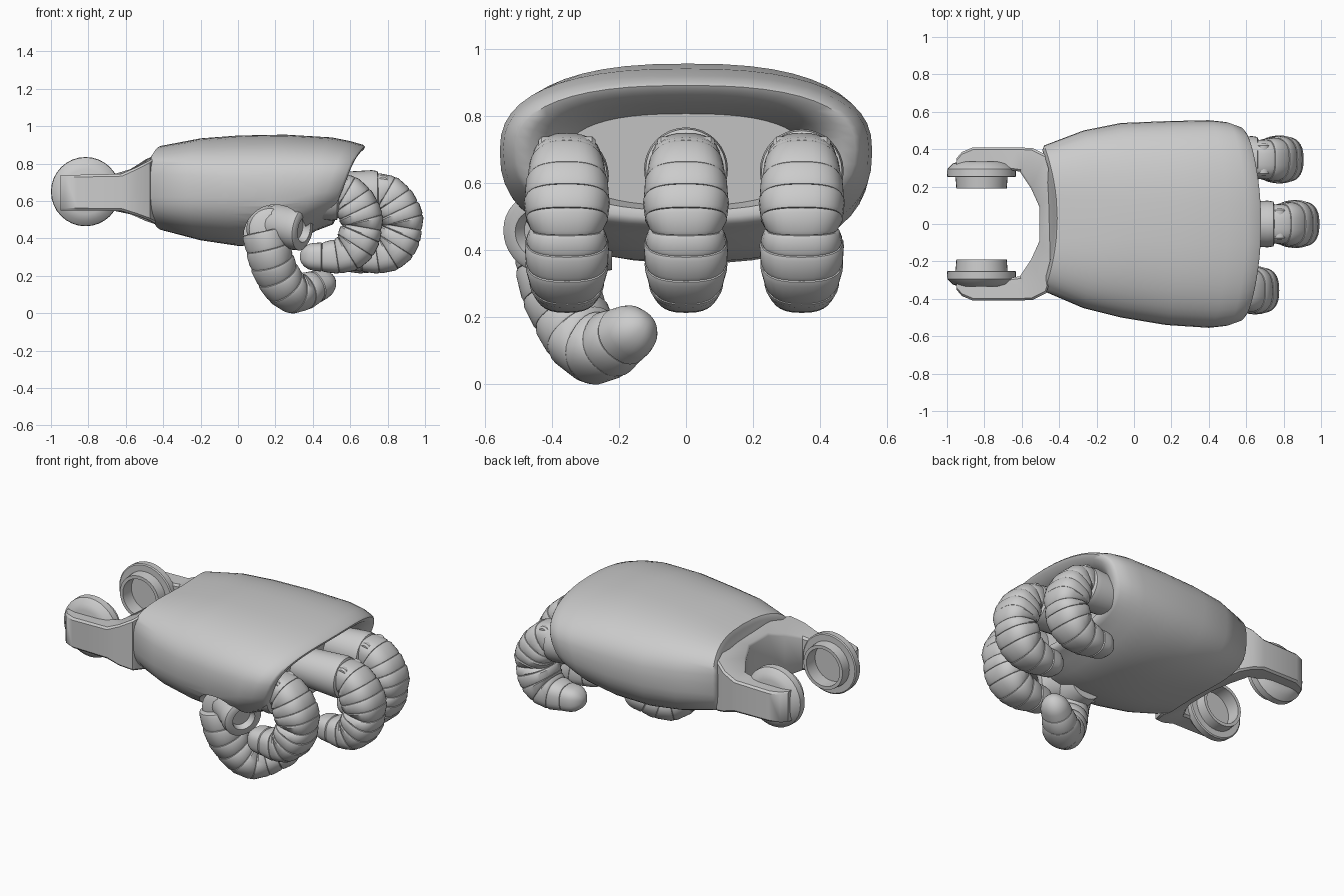
import bpy, bmesh, math
from mathutils import Vector

cube = bpy.data.objects.get("Cube")
if cube:
    bpy.data.objects.remove(cube)

grey = bpy.data.materials.new("plain_grey")
grey.use_nodes = True
COLOUR = (0.6, 0.6, 0.6, 1)
grey.diffuse_color = COLOUR
grey.node_tree.nodes["Principled BSDF"].inputs["Base Color"].default_value = COLOUR


def smooth(ob, angle):
    bpy.ops.object.select_all(action="DESELECT")
    ob.select_set(True)
    bpy.context.view_layer.objects.active = ob
    bpy.ops.object.shade_smooth_by_angle(angle=math.radians(angle))


def loft(name, groups, angle=35):
    """Skin each group of rings into a capped tube, all in one object."""
    bm = bmesh.new()
    for rings in groups:
        rows = [[bm.verts.new(p) for p in ring] for ring in rings]
        n = len(rows[0])
        for a, b in zip(rows, rows[1:]):
            for i in range(n):
                j = (i + 1) % n
                bm.faces.new((a[i], a[j], b[j], b[i]))
        bm.faces.new(rows[0][::-1])
        bm.faces.new(rows[-1])
    bmesh.ops.recalc_face_normals(bm, faces=bm.faces)
    mesh = bpy.data.meshes.new(name)
    bm.to_mesh(mesh)
    bm.free()
    mesh.materials.append(grey)
    ob = bpy.data.objects.new(name, mesh)
    bpy.context.collection.objects.link(ob)
    smooth(ob, angle)
    return ob


def outline(n, power):
    """Unit superellipse points."""
    turn = [2 * math.pi * i / n for i in range(n)]
    return [tuple(math.copysign(abs(k) ** (2 / power), k) for k in (math.cos(a), math.sin(a)))
            for a in turn]


def ring(centre, u, v, ru, rv, power=2.0):
    return [centre + u * ru * c + v * rv * s for c, s in outline(32, power)]


def lathe(name, start, axis, profile):
    """Turned part: profile holds (distance along axis, radius)."""
    axis = Vector(axis).normalized()
    u = axis.orthogonal().normalized()
    v = axis.cross(u)
    return loft(name, [[ring(Vector(start) + axis * d, u, v, r, r) for d, r in profile]])


def digit(name, path, side, widen, power):
    """Overlapping armour bands along a bent path, with a rounded tip."""
    pts = [Vector(p[:3]) for p in path]
    radii = [p[3] for p in path]
    frames = []
    for i in range(len(pts)):
        t = (pts[min(i + 1, len(pts) - 1)] - pts[max(i - 1, 0)]).normalized()
        u = (side - t * side.dot(t)).normalized()
        frames.append((u, t.cross(u)))

    def band(i, f, s):
        ua, va = frames[i]
        ub, vb = frames[i + 1]
        r = (radii[i] + (radii[i + 1] - radii[i]) * f) * s
        u, v = ua.lerp(ub, f).normalized(), va.lerp(vb, f).normalized()
        return ring(pts[i].lerp(pts[i + 1], f), u, v, r * widen, r, power)

    shape = [(0, 0.9), (0.04, 0.98), (0.2, 1.02), (0.85, 1.0), (1, 0.96), (1.04, 0.88)]
    groups = [[band(i, f, s) for f, s in shape] for i in range(len(pts) - 2)]
    tip = [(0, 0.9), (0.05, 1)] + [(0.4 + 0.6 * math.sin(a), math.cos(a))
                                  for a in (0, 0.35, 0.7, 1.0, 1.25, 1.45)]
    groups.append([band(len(pts) - 2, f, s) for f, s in tip])
    return loft(name, groups)


# Palm shell: superellipse sections, bowed in plan, with a raked open front
def section(x, yc, w, top, bottom, rake, power=2.5, scale=1.0):
    mid = bottom + (top - bottom) * 0.54
    points = []
    for c, s in outline(48, power):
        z = mid + s * scale * ((top - mid) if s > 0 else (mid - bottom))
        points.append(Vector((x - 0.07 * (c * scale) ** 2 - rake * (top - z) ** 2,
                              yc + c * scale * w, z)))
    return points


palm = loft("palm_shell", [[section(*s) for s in (
    (-0.42, 0.03, 0.365, 0.87, 0.47, 0, 3.2),
    (-0.41, 0.03, 0.39, 0.895, 0.445, 0, 3.1),
    (-0.2, 0.025, 0.475, 0.935, 0.39, 0, 2.7),
    (0.0, 0.02, 0.52, 0.95, 0.36, 0),
    (0.25, 0.005, 0.545, 0.955, 0.365, 0.1),
    (0.5, 0.0, 0.555, 0.94, 0.405, 0.5),
    (0.6, 0.0, 0.545, 0.92, 0.44, 0.8),
    (0.67, 0.0, 0.52, 0.9, 0.465, 1.0),
    (0.68, 0.0, 0.505, 0.89, 0.475, 1.0),
    (0.67, 0.0, 0.5, 0.885, 0.48, 1.0, 2.5, 0.93),
    (0.61, 0.0, 0.5, 0.87, 0.48, 0.8, 2.5, 0.82),
    (0.47, 0.0, 0.48, 0.85, 0.48, 0.3, 2.5, 0.74))]], 50)

# Arched opening in the palm's side for the thumb
cutter = lathe("thumb_opening", (0.2, -0.7, 0.41), (0, 1, 0), ((0, 0.17), (0.4, 0.17)))
opening = palm.modifiers.new("thumb_opening", "BOOLEAN")
opening.operation = "DIFFERENCE"
opening.object = cutter
bpy.context.view_layer.objects.active = palm
bpy.ops.object.modifier_apply(modifier=opening.name)
bpy.data.objects.remove(cutter)
smooth(palm, 50)


# Wrist fork: a chamfered U that grows taller where it meets the palm
def fork_ring(outer, inner, sign):
    corners = []
    for x, y in (outer, inner):
        f = min(1, max(0, (x + 0.63) / 0.21)) * (1 - 0.25 * (y / 0.4) ** 2)
        corners.append((Vector((x, y * sign, 0.55 - 0.09 * f)),
                        Vector((x, y * sign, 0.74 + 0.13 * f))))
    (a, b), (d, c) = corners
    loop, points = (a, b, c, d), []
    for i, p in enumerate(loop):
        for q in (loop[i - 1], loop[(i + 1) % 4]):
            points.append(p + (q - p).normalized() * 0.012)
    return points


half = (((-0.95, 0.35), (-0.95, 0.28)), ((-0.92, 0.385), (-0.92, 0.28)),
        ((-0.86, 0.41), (-0.86, 0.28)), ((-0.62, 0.41), (-0.68, 0.29)),
        ((-0.54, 0.405), (-0.61, 0.28)), ((-0.47, 0.37), (-0.55, 0.19)),
        ((-0.41, 0.2), (-0.505, 0.09)))
loft("wrist_fork", [[fork_ring(o, i, 1) for o, i in half]
                    + [fork_ring(o, i, -1) for o, i in reversed(half)]], 40)

# Wrist pivots: flanged discs with hollow inner collars
for label, s in (("left", 1), ("right", -1)):
    lathe(label + "_wrist_pivot", (-0.815, 0.335 * s, 0.65), (0, -s, 0),
          ((0, 0.12), (0.012, 0.155), (0.04, 0.183), (0.08, 0.185), (0.085, 0.178),
           (0.085, 0.14), (0.145, 0.135), (0.145, 0.115), (0.06, 0.115)))

# Fingers: one curl repeated at three places
curl = ((0.46, 0.645, 0.09), (0.525, 0.655, 0.092), (0.578, 0.645, 0.098),
        (0.615, 0.605, 0.108), (0.643, 0.55, 0.115), (0.667, 0.497, 0.112),
        (0.67, 0.46, 0.098), (0.655, 0.425, 0.112), (0.628, 0.365, 0.112),
        (0.59, 0.322, 0.102), (0.53, 0.303, 0.092), (0.45, 0.3, 0.078), (0.33, 0.305, 0.068))
for label, dx, y, socket in (("right", 0, -0.355, 0.62), ("middle", 0.215, 0, 0.64),
                             ("left", 0.13, 0.345, 0.635)):
    path = [(x + dx, y, z, r) for x, z, r in curl]
    digit(label + "_finger", path, Vector((0, 1, 0)), 1.1, 2.6)
    # Knuckle socket and hinge barrel
    lathe(label + "_knuckle_socket", (0.3, y, socket), (1, 0, 0),
          ((0, 0.1), (0.2 + dx, 0.125), (0.23 + dx, 0.12), (0.24 + dx, 0.095)))
    lathe(label + "_hinge_barrel", (0.56 + dx, y - 0.085, 0.7), (0, 1, 0),
          ((0, 0.028), (0.01, 0.038), (0.16, 0.038), (0.17, 0.028)))

# Thumb: root drum, side hub and curled bands
lathe("thumb_root", (0.17, -0.22, 0.45), (0, -1, 0),
      ((0, 0.11), (0.08, 0.125), (0.18, 0.125), (0.22, 0.11), (0.24, 0.08)))
lathe("thumb_hub", (0.17, -0.35, 0.48), (0.85, -0.45, -0.15),
      ((0, 0.09), (0.03, 0.11), (0.13, 0.11), (0.16, 0.118), (0.2, 0.115),
       (0.21, 0.1), (0.21, 0.07), (0.17, 0.06), (0.17, 0.03)))
digit("thumb", ((0.14, -0.39, 0.44, 0.112), (0.16, -0.39, 0.35, 0.112),
                (0.18, -0.375, 0.275, 0.112), (0.21, -0.345, 0.205, 0.11),
                (0.25, -0.315, 0.145, 0.11), (0.3, -0.275, 0.105, 0.105),
                (0.355, -0.23, 0.115, 0.095), (0.41, -0.19, 0.14, 0.085),
                (0.51, -0.12, 0.18, 0.068)), Vector((0.5, -0.6, 0.6)), 1.05, 2.2)
